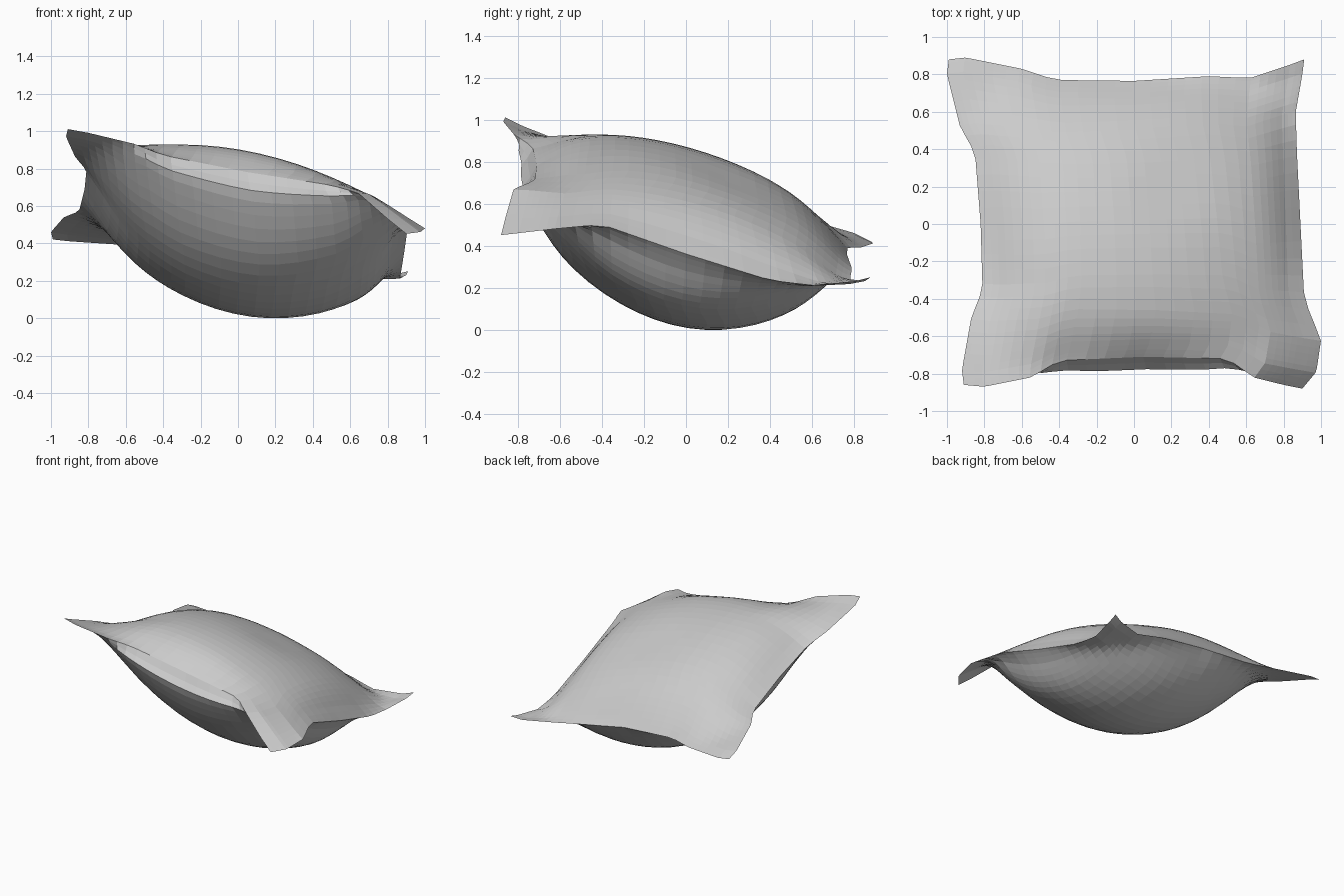
import bpy, bmesh, math
from mathutils import Vector

if "Cube" in bpy.data.objects:
    bpy.data.objects.remove(bpy.data.objects["Cube"])

N = 30
# Seam outline: points along each side, shared parameter positions
T = [-1, -.9, -.6, -.4, 0, .4, .6, .9, 1]
FRONT = [(-.91, -.86, 1.01), (-.80, -.87, .99), (-.55, -.82, .93), (-.40, -.73, .87), (.05, -.71, .78),
         (.50, -.72, .71), (.64, -.82, .67), (.80, -.86, .53), (.90, -.88, .45)]
BACK = [(-.99, .88, .42), (-.90, .89, .41), (-.60, .83, .39), (-.42, .77, .39), (0, .765, .36),
        (.40, .79, .29), (.62, .78, .24), (.83, .85, .23), (.91, .88, .25)]
LEFT = [(-.91, -.86, 1.01), (-.92, -.78, .97), (-.87, -.50, .86), (-.81, -.35, .79), (-.82, 0, .69),
        (-.85, .38, .57), (-.93, .52, .54), (-1.0, .80, .46), (-.99, .88, .42)]
RIGHT = [(.90, -.88, .45), (.975, -.79, .46), (1.0, -.62, .48), (.91, -.40, .50), (.89, 0, .36),
         (.87, .40, .235), (.865, .60, .21), (.90, .80, .23), (.91, .88, .25)]


def along(pts, t):
    for i in range(len(T) - 1):
        if t <= T[i + 1] + 1e-9:
            k = (t - T[i]) / (T[i + 1] - T[i])
            return Vector(pts[i]).lerp(Vector(pts[i + 1]), k)
    return Vector(pts[-1])


def seam_patch(u, v):
    a, b = (u + 1) / 2, (v + 1) / 2
    sides = along(FRONT, u).lerp(along(BACK, u), b) + along(LEFT, v).lerp(along(RIGHT, v), a)
    corners = Vector(FRONT[0]).lerp(Vector(FRONT[-1]), a).lerp(
        Vector(BACK[0]).lerp(Vector(BACK[-1]), a), b)
    return sides - corners


def soft_positive(d, e):
    return .5 * (d + math.sqrt(d * d + e))


def inside(u, v, p):
    return (1 - abs(u) ** p) * (1 - abs(v) ** p)


# Upper panel: gentle tilted dome with a ridge to the high corner and a shallow dent
def top_point(u, v):
    c = seam_patch(u, v)
    dome = .93 - .28 * (c.x + .3) ** 2 - .30 * (c.y + .45) ** 2
    dome += .4 * max(0, -c.x - .3) * max(0, -c.y - .3)
    dome -= .02 * math.exp(-((c.x - .2) ** 2 + (c.y - .2) ** 2) / .05)
    c.z += inside(u, v, 6) * soft_positive(dome - c.z, .0016)
    return c


# Lower panel: deep bowl that bulges out past the front seam
def bottom_point(u, v):
    c = seam_patch(u, v)
    wide = max(0, 1 - (u / .62) ** 4)
    c.y -= .13 * min(1, (1 + v) * 16) * ((1 - v) / 2) ** 3 * wide
    bowl = .5 * (c.x - .2) ** 2 + .64 * (c.y - .13) ** 2
    c.z -= inside(u, v, 8) * soft_positive(c.z - bowl, .005)
    return c


# Denser rows toward the seam
steps = []
for i in range(N + 1):
    s = 2 * i / N - 1
    steps.append(.3 * s + .7 * math.sin(s * math.pi / 2))

# Two cloth panels joined along the seam
bm = bmesh.new()
for panel in (top_point, bottom_point):
    g = [[bm.verts.new(panel(u, v)) for u in steps] for v in steps]
    for j in range(N):
        for i in range(N):
            q = [g[j][i], g[j][i + 1], g[j + 1][i + 1], g[j + 1][i]]
            bm.faces.new(q if panel is top_point else q[::-1])
bmesh.ops.remove_doubles(bm, verts=bm.verts, dist=1e-5)
bmesh.ops.recalc_face_normals(bm, faces=bm.faces)
low = min(v.co.z for v in bm.verts)
bmesh.ops.translate(bm, verts=bm.verts, vec=(0, 0, -low))
mesh = bpy.data.meshes.new("cushion")
bm.to_mesh(mesh)
bm.free()
bpy.context.collection.objects.link(bpy.data.objects.new("cushion", mesh))
